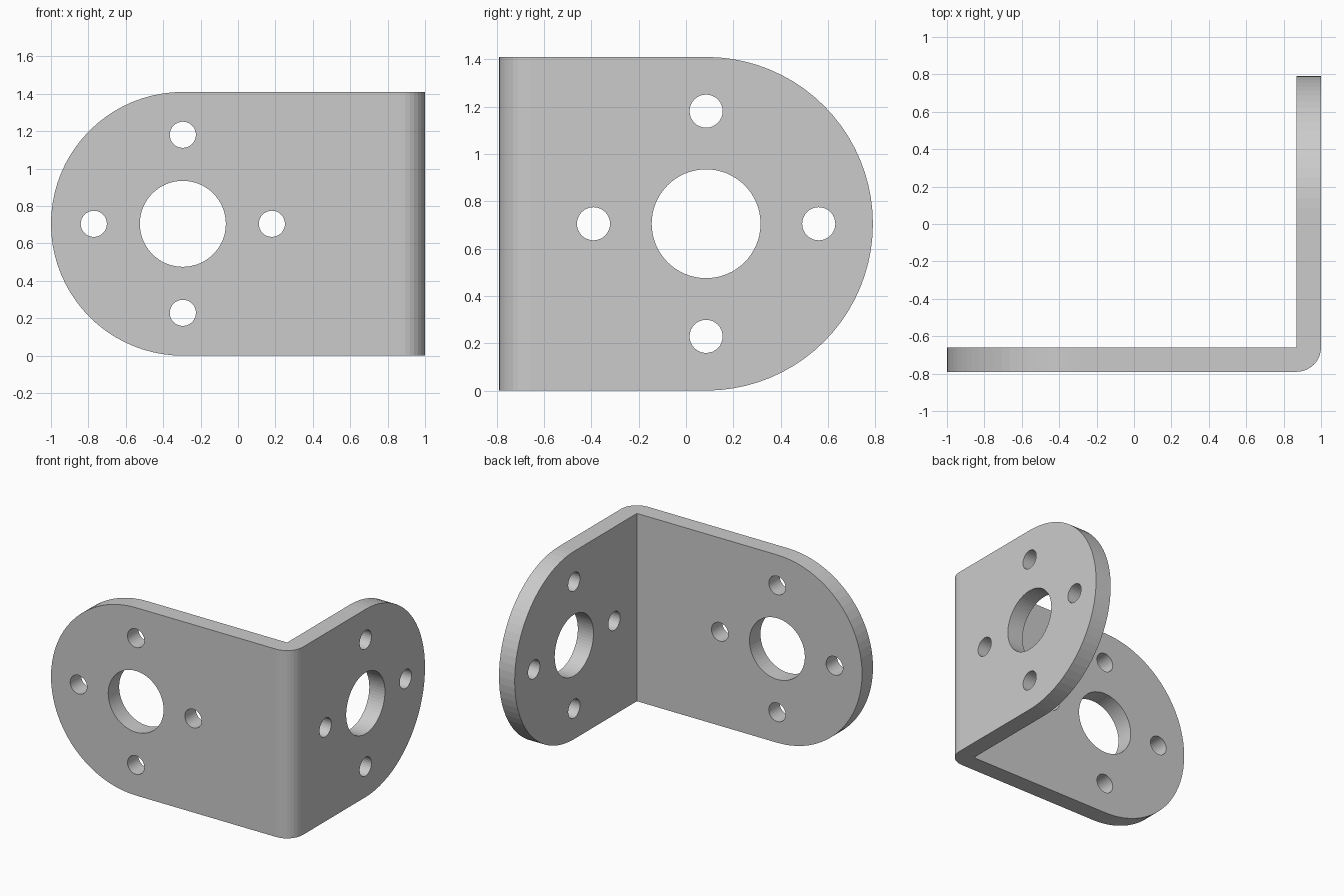
import bpy, bmesh
from math import sin, cos, pi
from mathutils import Vector

if "Cube" in bpy.data.objects:
    bpy.data.objects.remove(bpy.data.objects["Cube"])

T, R = 0.13, 0.705            # sheet thickness, half height
CX, CY = 0.87, -0.66          # inner corner of the bend
BIG, SMALL, PITCH = 0.23, 0.07, 0.476

bm = bmesh.new()


def circle(cu, cv, r, n):
    return [(cu + r * cos(2 * pi * i / n), cv + r * sin(2 * pi * i / n)) for i in range(n)]


def add_plate(centre, place, normal):
    """Round-ended plate; u runs away from the bend, v is height."""
    n = 40
    outline = [(0, 2 * R), (0, 0)] + [
        (centre + R * cos(a), R + R * sin(a))
        for a in (-pi / 2 + pi * i / n for i in range(n + 1))]
    loops = [outline, circle(centre, R, BIG, 64)]
    for du, dv in ((PITCH, 0), (-PITCH, 0), (0, PITCH), (0, -PITCH)):
        loops.append(circle(centre + du, R + dv, SMALL, 32))

    sides = []
    for depth in (0, T):
        rings, edges = [], []
        for loop in loops:
            ring = [bm.verts.new(place(u, v, depth)) for u, v in loop]
            edges += [bm.edges.new((ring[i - 1], ring[i])) for i in range(len(ring))]
            rings.append(ring)
        bmesh.ops.triangle_fill(bm, edges=edges, use_beauty=True, normal=normal)
        sides.append(rings)
    # edge walls, leaving the bend side open
    for k, (a, b) in enumerate(zip(*sides)):
        for i in range(len(a)):
            j = (i + 1) % len(a)
            if not (k == 0 and i == 0):
                bm.faces.new((a[i], a[j], b[j], b[i]))


# front plate and side plate
add_plate(1.165, lambda u, v, d: (CX - u, CY - d, v), Vector((0, -1, 0)))
add_plate(0.745, lambda u, v, d: (CX + d, CY + u, v), Vector((1, 0, 0)))

# rounded outer bend
N = 8
arcs = []
for z in (0, 2 * R):
    arc = [bm.verts.new((CX + T * sin(pi / 2 * i / N), CY - T * cos(pi / 2 * i / N), z))
           for i in range(N + 1)]
    bm.faces.new([bm.verts.new((CX, CY, z))] + arc)
    arcs.append(arc)
for i in range(N):
    bm.faces.new((arcs[0][i], arcs[0][i + 1], arcs[1][i + 1], arcs[1][i]))

bmesh.ops.remove_doubles(bm, verts=bm.verts[:], dist=0.0005)
bmesh.ops.recalc_face_normals(bm, faces=bm.faces[:])

mesh = bpy.data.meshes.new("angle_bracket")
bm.to_mesh(mesh)
bm.free()
bracket = bpy.data.objects.new("angle_bracket", mesh)
bpy.context.collection.objects.link(bracket)
